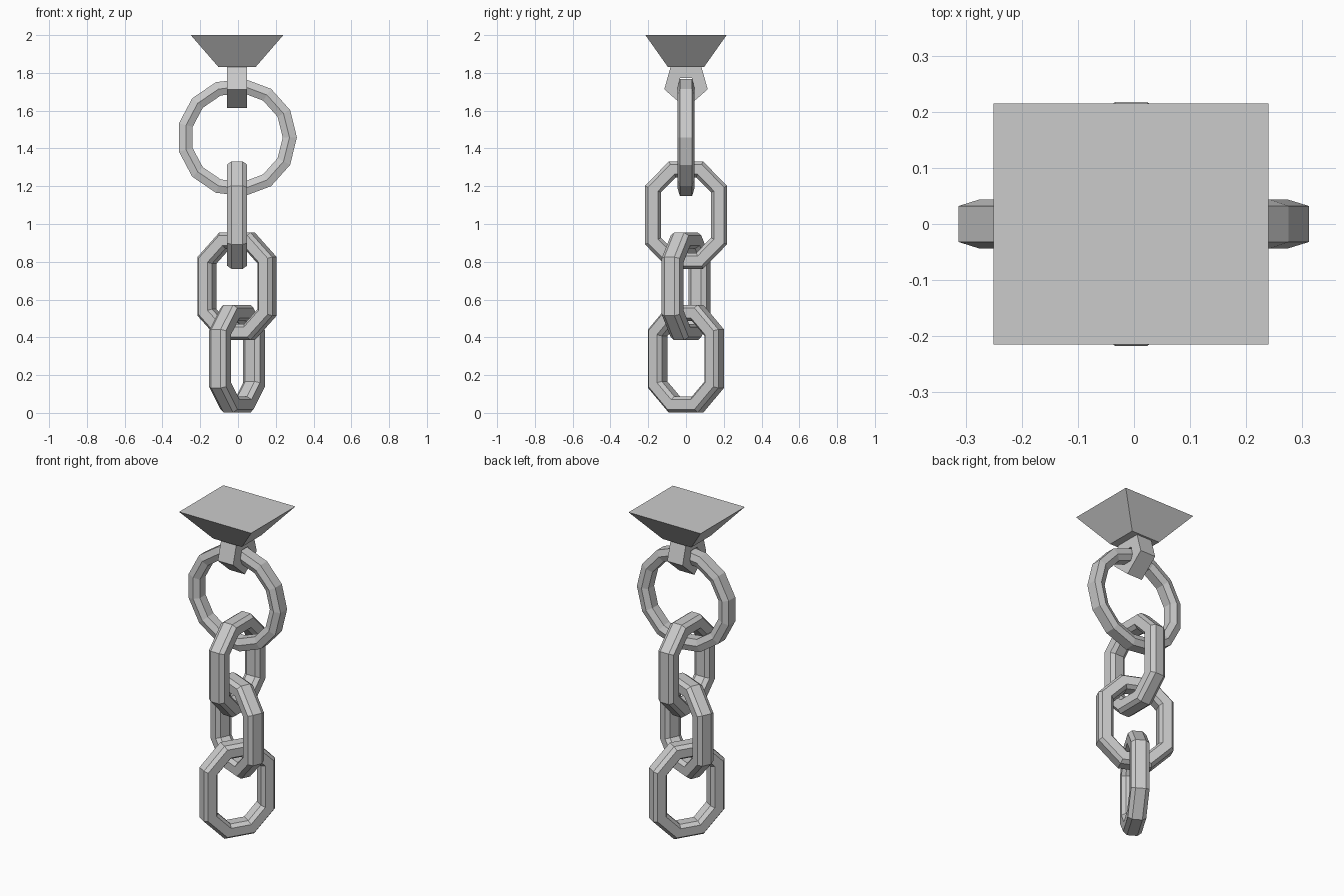
import bpy, bmesh, math
from mathutils import Matrix, Vector

cube = bpy.data.objects.get("Cube")
if cube:
    bpy.data.objects.remove(cube, do_unlink=True)

CENTRE_X = -0.005

grey = bpy.data.materials.new("iron_grey")
grey.use_nodes = True
colour = (0.6, 0.6, 0.6, 1)
grey.diffuse_color = colour
grey.node_tree.nodes["Principled BSDF"].inputs["Base Color"].default_value = colour


def finish(name, bm, z=0, turn=0):
    bmesh.ops.recalc_face_normals(bm, faces=bm.faces)
    mesh = bpy.data.meshes.new(name)
    bm.to_mesh(mesh)
    bm.free()
    mesh.materials.append(grey)
    obj = bpy.data.objects.new(name, mesh)
    obj.matrix_world = Matrix.Translation((CENTRE_X, 0, z)) @ Matrix.Rotation(math.radians(turn), 4, "Z")
    bpy.context.collection.objects.link(obj)
    return obj


def closed_loop(name, path, section, z, turn):
    """Sweep a section of (outward, sideways) points round a closed outline in the xz plane."""
    bm = bmesh.new()
    rings = []
    n = len(path)
    for i in range(n):
        before, here, after = (Vector(path[(i + k) % n]) for k in (-1, 0, 1))
        a, b = (here - before).normalized(), (after - here).normalized()
        na, nb = Vector((a.y, -a.x)), Vector((b.y, -b.x))
        mitre = (na + nb) / (1 + na.dot(nb))
        rings.append([bm.verts.new((here.x + mitre.x * d, t, here.y + mitre.y * d))
                      for d, t in section])
    m = len(section)
    for i in range(n):
        p, q = rings[i], rings[(i + 1) % n]
        for j in range(m):
            k = (j + 1) % m
            bm.faces.new((p[j], p[k], q[k], q[j]))
    return finish(name, bm, z, turn)


# Ceiling mount: an upside-down truncated pyramid
bm = bmesh.new()
bmesh.ops.create_cube(bm, size=1)
for v in bm.verts:
    top = v.co.z > 0
    v.co.x *= 0.49 if top else 0.195
    v.co.y *= 0.43 if top else 0.19
    v.co.z = 2.0 if top else 1.83
finish("ceiling_mount", bm)

# Pentagonal staple under the mount
staple_path = [(0, -0.115), (0.115, -0.015), (0.08, 0.11), (-0.08, 0.11), (-0.115, -0.015)]
staple_section = [(0, -0.052), (0, 0.052), (-0.065, 0.052), (-0.065, -0.052)]
closed_loop("mount_staple", staple_path, staple_section, 1.728, 90)

# Large thirteen-sided ring
SIDES = 13
ring_path = [(0.317 * math.cos(math.tau * i / SIDES), 0.313 * math.sin(math.tau * i / SIDES))
             for i in range(SIDES)]
ring_section = [(0, -0.032), (0, 0.032), (-0.038, 0.044),
                (-0.073, 0.028), (-0.073, -0.028), (-0.038, -0.044)]
closed_loop("large_ring", ring_path, ring_section, 1.458, 0)

# Three eight-sided chain links, each turned against the last
link_path = [(0.09, -0.285), (0.217, -0.155), (0.217, 0.155), (0.09, 0.285),
             (-0.09, 0.285), (-0.217, 0.155), (-0.217, -0.155), (-0.09, -0.285)]
quarter = [(0.0425, 0.029), (0.026, 0.052)]
half = quarter + [(-d, t) for d, t in reversed(quarter)]
link_section = [(d - 0.0425, t) for d, t in half + [(-d, -t) for d, t in half]]
for name, z, turn in (("upper_link", 1.047, 90), ("middle_link", 0.67, -24), ("lower_link", 0.287, 59)):
    closed_loop(name, link_path, link_section, z, turn)
